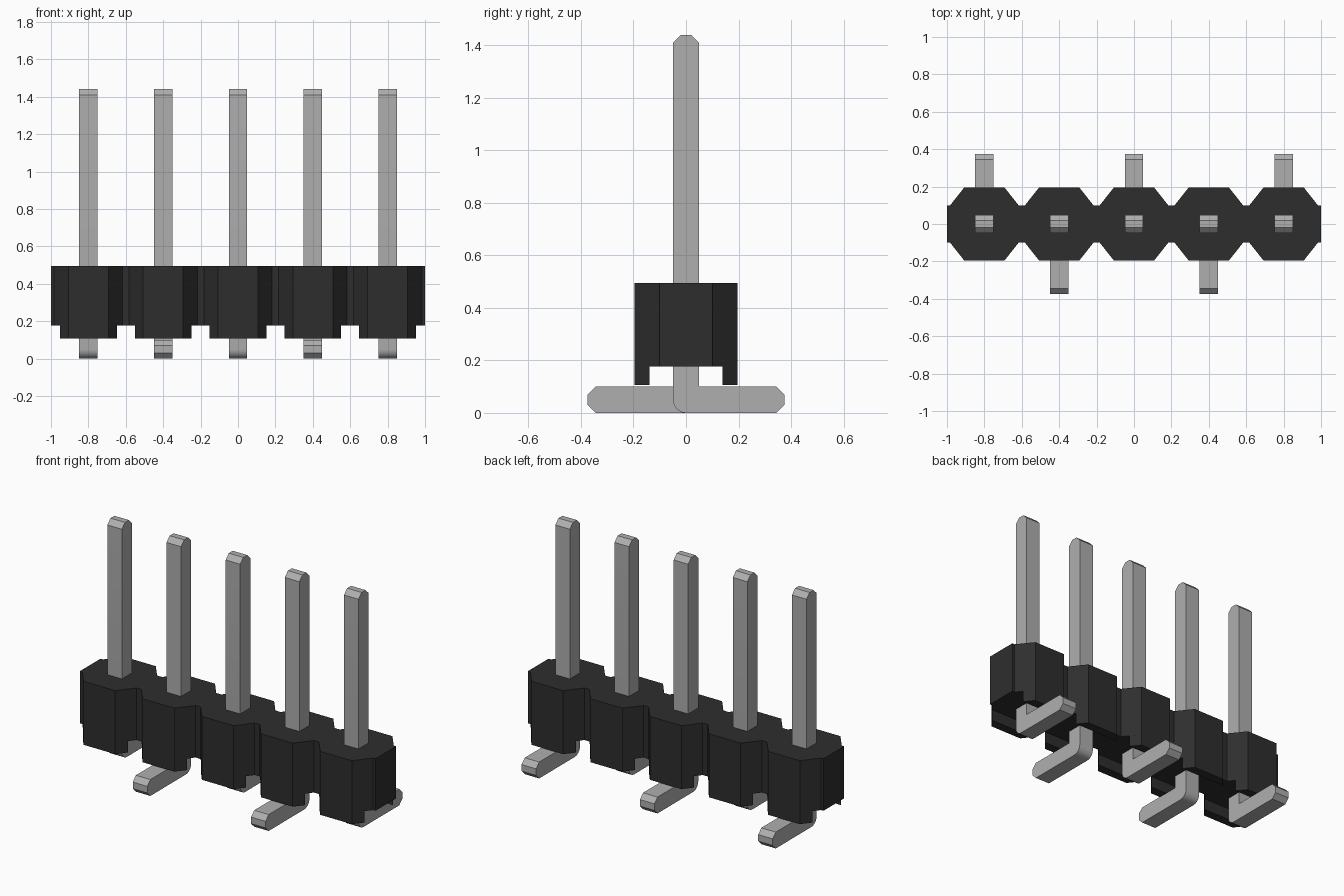
import bpy
import bmesh
import math
from mathutils import Vector

cube = bpy.data.objects.get("Cube")
if cube:
    bpy.data.objects.remove(cube, do_unlink=True)


def make_material(name, rgb, roughness):
    mat = bpy.data.materials.new(name)
    mat.use_nodes = True
    mat.diffuse_color = (*rgb, 1)
    bsdf = mat.node_tree.nodes["Principled BSDF"]
    bsdf.inputs["Base Color"].default_value = (*rgb, 1)
    bsdf.inputs["Roughness"].default_value = roughness
    return mat


def extrude_outline(name, points, direction, mat):
    """Close a loop of 3D points into a face and extrude it into a solid."""
    bm = bmesh.new()
    face = bm.faces.new([bm.verts.new(p) for p in points])
    result = bmesh.ops.extrude_face_region(bm, geom=[face])
    moved = [v for v in result["geom"] if isinstance(v, bmesh.types.BMVert)]
    bmesh.ops.translate(bm, verts=moved, vec=Vector(direction))
    bmesh.ops.recalc_face_normals(bm, faces=bm.faces)
    mesh = bpy.data.meshes.new(name)
    bm.to_mesh(mesh)
    bm.free()
    mesh.materials.append(mat)
    obj = bpy.data.objects.new(name, mesh)
    bpy.context.collection.objects.link(obj)
    return obj


black = make_material("black plastic", (0.027, 0.027, 0.027), 0.6)
metal = make_material("grey metal", (0.43, 0.43, 0.43), 0.4)

PITCH = 0.4
CENTRES = [(i - 2) * PITCH for i in range(5)]
FLAT, WAIST = 0.107, 0.183          # half widths of a body cell
DEPTH, NECK = 0.196, 0.1            # half depths of a body cell and its neck
TOP, BASE, FOOT = 0.495, 0.177, 0.107
STANDOFF_W, STANDOFF_Y = 0.152, 0.139
HALF = 0.049                        # half thickness of a pin
PIN_TOP, TIP = 1.44, 0.03
REACH = 0.375

# Body: row of joined octagonal cells, one continuous outline
front_edge = [(-1, -NECK)]
for cx in CENTRES:
    front_edge += [(cx - WAIST, -NECK), (cx - FLAT, -DEPTH),
                   (cx + FLAT, -DEPTH), (cx + WAIST, -NECK)]
front_edge.append((1, -NECK))
outline = front_edge + [(-x, -y) for x, y in front_edge]
extrude_outline("body", [(x, y, BASE) for x, y in outline],
                (0, 0, TOP - BASE), black)

# Standoffs: tapered feet under the front and back of each cell
for i, cx in enumerate(CENTRES, 1):
    for side, label in ((-1, "front"), (1, "back")):
        foot = [(-STANDOFF_W, STANDOFF_Y), (STANDOFF_W, STANDOFF_Y),
                (FLAT, DEPTH), (-FLAT, DEPTH)]
        extrude_outline(f"standoff_{label}_{i}",
                        [(cx + x, side * y, FOOT) for x, y in foot],
                        (0, 0, BASE - FOOT), black)

# Pins: bent side profile, legs alternating between back and front
heel = [(-math.cos(a) * HALF, HALF - math.sin(a) * HALF)
        for a in (math.radians(15 * k) for k in range(7))]
profile = heel + [
    (REACH - TIP, 0), (REACH, TIP), (REACH, 0.1 - TIP), (REACH - TIP, 0.1),
    (HALF, 0.1), (HALF, PIN_TOP - TIP), (HALF - TIP, PIN_TOP),
    (TIP - HALF, PIN_TOP), (-HALF, PIN_TOP - TIP)]
for i, cx in enumerate(CENTRES):
    side = 1 if i % 2 == 0 else -1
    pin = extrude_outline(f"pin_{i + 1}",
                          [(cx - HALF, side * y, z) for y, z in profile],
                          (2 * HALF, 0, 0), metal)
    bpy.ops.object.select_all(action="DESELECT")
    pin.select_set(True)
    bpy.context.view_layer.objects.active = pin
    bpy.ops.object.shade_smooth_by_angle(angle=math.radians(30))
